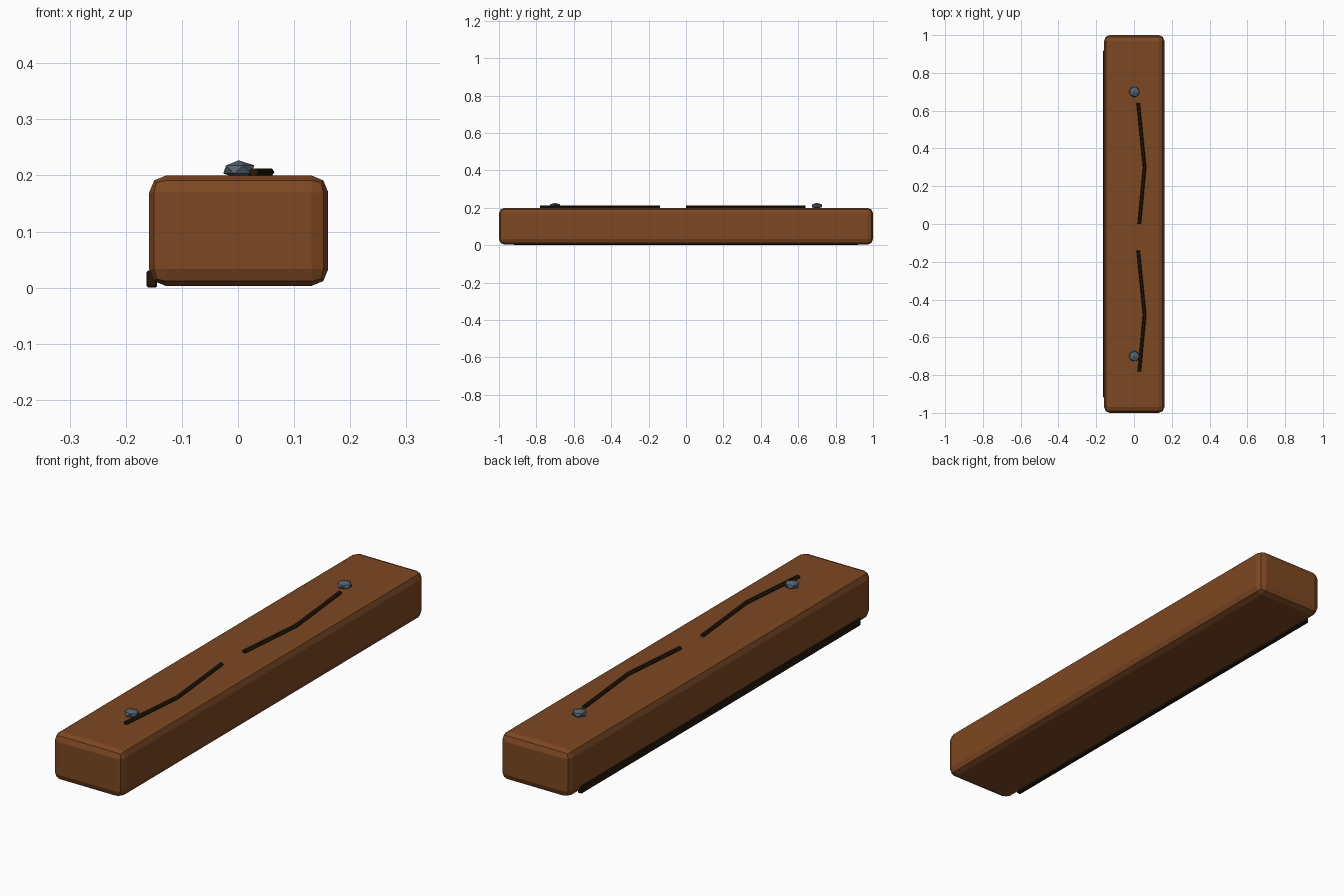
import bpy, bmesh, math
from mathutils import Matrix, Vector

if "Cube" in bpy.data.objects:
    bpy.data.objects.remove(bpy.data.objects["Cube"])


def material(name, rgb):
    m = bpy.data.materials.new(name)
    m.diffuse_color = (*rgb, 1)
    m.use_nodes = True
    m.node_tree.nodes["Principled BSDF"].inputs["Base Color"].default_value = m.diffuse_color
    return m


WOOD = material("brown wood", (0.205, 0.064, 0.016))
DARK = material("dark crack brown", (0.019, 0.009, 0.0035))
STEEL = material("grey steel", (0.09, 0.125, 0.165))
CX = 0.0013  # plank centre line


def finish(name, bm, mat):
    bmesh.ops.recalc_face_normals(bm, faces=bm.faces)
    me = bpy.data.meshes.new(name)
    bm.to_mesh(me)
    bm.free()
    me.materials.append(mat)
    ob = bpy.data.objects.new(name, me)
    bpy.context.collection.objects.link(ob)
    return ob


def box(name, lo, hi, bevel, segments, mat):
    lo, hi = Vector(lo), Vector(hi)
    bm = bmesh.new()
    bmesh.ops.create_cube(bm, size=1, matrix=Matrix.Translation((lo + hi) / 2)
                          @ Matrix.Diagonal((*(hi - lo), 1)))
    bmesh.ops.bevel(bm, geom=bm.edges[:], offset=bevel, segments=segments,
                    profile=0.5, affect='EDGES')
    return finish(name, bm, mat)


def crack(name, path):
    # six-sided rod following a bent path, half sunk in the plank top
    bm = bmesh.new()
    rings = []
    for x, y in path:
        rings.append([bm.verts.new((x + 0.009 * math.cos(a * math.pi / 3), y,
                                    0.206 + 0.0078 * math.sin(a * math.pi / 3)))
                      for a in range(6)])
    for r0, r1 in zip(rings, rings[1:]):
        for i in range(6):
            j = (i + 1) % 6
            bm.faces.new((r0[i], r0[j], r1[j], r1[i]))
    bm.faces.new(rings[0])
    bm.faces.new(rings[-1])
    return finish(name, bm, DARK)


# plank with rounded edges
box("plank", (CX - 0.1595, -1, 0.003), (CX + 0.1595, 1, 0.2), 0.03, 2, WOOD)

# dark strip along the lower left edge
box("edge_strip", (-0.163, -0.92, 0.0), (-0.144, 0.92, 0.031), 0.003, 1, DARK)

# two bent cracks on the top
for i, y0 in enumerate((0.0, -0.78)):
    crack(f"crack_{i + 1}", [(0.028, y0), (0.056, y0 + 0.30), (0.022, y0 + 0.64)])

# nail heads
for i, y in enumerate((-0.7, 0.7)):
    bm = bmesh.new()
    bmesh.ops.create_icosphere(bm, subdivisions=1, radius=1,
                               matrix=Matrix.Translation((CX, y, 0.2107))
                               @ Matrix.Diagonal((0.031, 0.031, 0.0163, 1)))
    finish(f"nail_head_{i + 1}", bm, STEEL)
